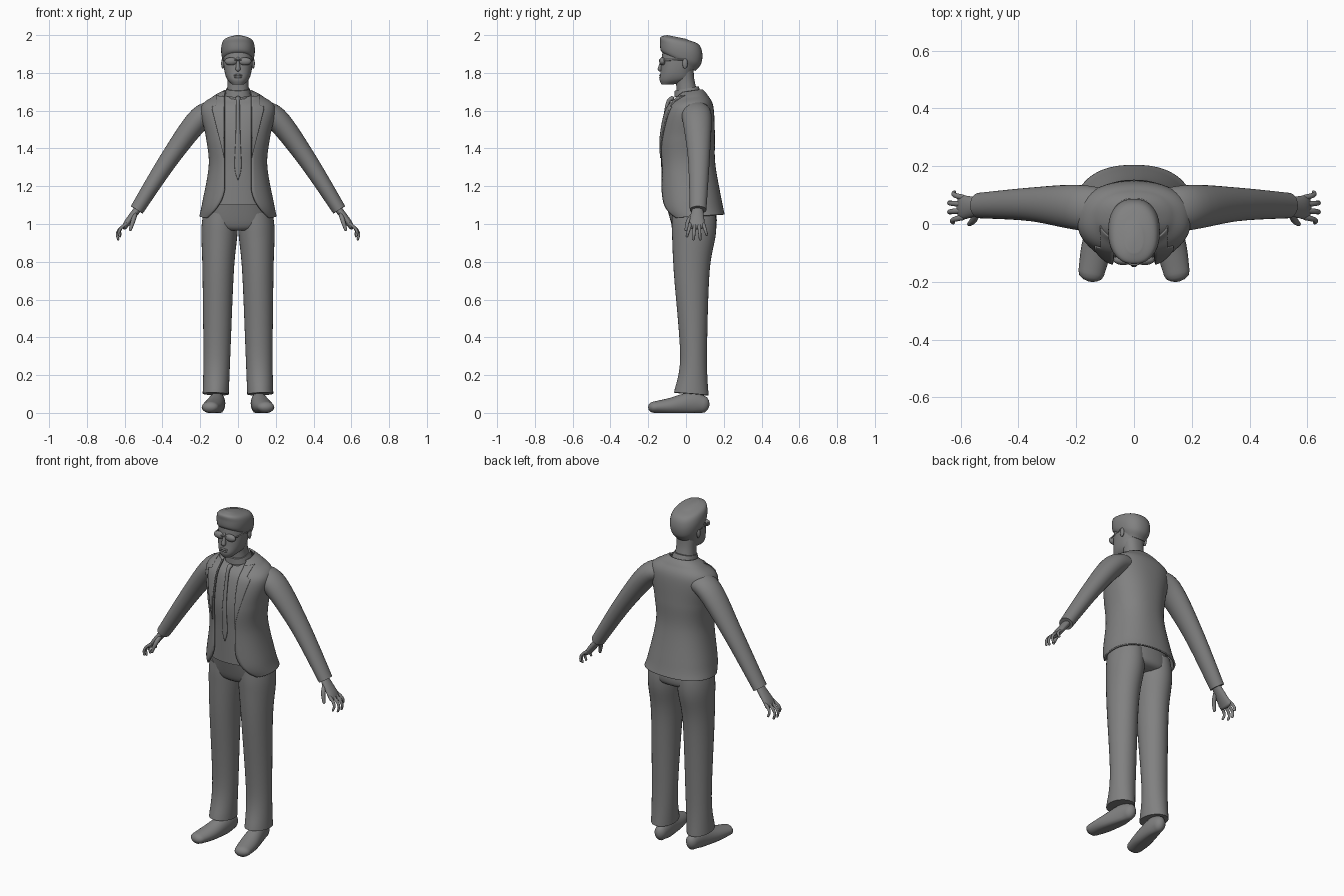
import bpy, bmesh, math
from mathutils import Vector

if "Cube" in bpy.data.objects:
    bpy.data.objects.remove(bpy.data.objects["Cube"], do_unlink=True)

grey = bpy.data.materials.new("plain grey")
grey.use_nodes = True
grey.diffuse_color = (.22, .22, .22, 1)
grey.node_tree.nodes["Principled BSDF"].inputs["Base Color"].default_value = grey.diffuse_color


def smooth_rows(rows, steps=6):
    """Interpolate rows of numbers with a Catmull-Rom curve."""
    result = []
    for i in range(len(rows) - 1):
        before, start = rows[max(i - 1, 0)], rows[i]
        end, after = rows[i + 1], rows[min(i + 2, len(rows) - 1)]
        for step in range(steps):
            t = step / steps
            row = []
            for p, q, r, s in zip(before, start, end, after):
                curve = 2*p - 5*q + 4*r - s + t * (3*q - p - 3*r + s)
                row.append(q + t / 2 * (r - p + t * curve))
            result.append(row)
    return result + [list(rows[-1])]


def make_mesh(name, grid, closed=True, thickness=0):
    """Skin a grid of points; closed rings also get end caps."""
    bm = bmesh.new()
    rows = [[bm.verts.new(point) for point in row] for row in grid]
    count = len(rows[0])
    for lower, upper in zip(rows, rows[1:]):
        for j in range(count if closed else count - 1):
            k = (j + 1) % count
            bm.faces.new((lower[j], lower[k], upper[k], upper[j]))
    if closed:
        bm.faces.new(rows[0])
        bm.faces.new(rows[-1])
    bmesh.ops.recalc_face_normals(bm, faces=bm.faces)
    mesh = bpy.data.meshes.new(name)
    bm.to_mesh(mesh)
    bm.free()
    mesh.materials.append(grey)
    for face in mesh.polygons:
        face.use_smooth = True
    mesh.set_sharp_from_angle(angle=math.radians(50))
    obj = bpy.data.objects.new(name, mesh)
    bpy.context.collection.objects.link(obj)
    if thickness:
        modifier = obj.modifiers.new("thickness", 'SOLIDIFY')
        modifier.thickness = thickness
        modifier.offset = 0


BOX = 2.3  # squareness of the upright cross-sections


def power(value, exponent):
    return math.copysign(abs(value) ** exponent, value)


def ring_point(row, angle, tilt=0.0):
    """Point on an upright ring (height, half width, front, back); angle 0 is the front."""
    z, width, front, back = row
    ahead = power(math.cos(angle), 2 / BOX)
    y = (back - front) / 2 - (back + front) / 2 * ahead
    return Vector((width * power(math.sin(angle), 2 / BOX), y, z + tilt * (1 - ahead) / 2))


def arc(row, start, end, tilt, sides):
    return [ring_point(row, start + (end - start) * j / sides, tilt) for j in range(sides + 1)]


def shell(name, rows, low_tilt=0.0, high_tilt=0.0):
    rows = smooth_rows(rows)
    grid = []
    for i, row in enumerate(rows):
        tilt = low_tilt + (high_tilt - low_tilt) * i / (len(rows) - 1)
        grid.append(arc(row, 0, math.tau, tilt, 40)[:-1])
    make_mesh(name, grid)


def tube(name, rows, up=(0, 1, 0), side=1, sides=20, rounded=True, floor=False):
    """Tube through rows (x, y, z, side radius, up radius), with optional rounded ends."""
    rows = smooth_rows(rows)
    if rounded:
        for inner in (1, -2):
            edge = rows[0] if inner == 1 else rows[-1]
            tip, radii = Vector(edge[:3]), edge[3:]
            outward = (tip - Vector(rows[inner][:3])).normalized()
            for turn in (.5, 1, 1.4):
                point = tip + outward * min(radii) * math.sin(turn)
                ring = [*point, *(r * math.cos(turn) for r in radii)]
                rows.insert(0 if inner == 1 else len(rows), ring)
    points = [Vector(row[:3]) for row in rows]
    grid = []
    for i, row in enumerate(rows):
        tangent = points[min(i + 1, len(points) - 1)] - points[max(i - 1, 0)]
        tangent.normalize()
        across = tangent.cross(Vector(up)).normalized()
        rise = across.cross(tangent)
        ring = []
        for j in range(sides):
            angle = math.tau * j / sides
            point = points[i] + across * row[3] * math.cos(angle) + rise * row[4] * math.sin(angle)
            point.x *= side
            if floor:
                point.z = max(point.z, 0)
            ring.append(point)
        grid.append(ring)
    make_mesh(name, grid)


def ball(name, centre, radii):
    grid = []
    for i in range(1, 12):
        polar = math.pi * i / 12
        ring = []
        for j in range(20):
            angle = math.tau * j / 20
            unit = (math.sin(polar) * math.cos(angle), math.sin(polar) * math.sin(angle),
                    math.cos(polar))
            ring.append([c + r * u for c, r, u in zip(centre, radii, unit)])
        grid.append(ring)
    make_mesh(name, grid)


def grow(row, amount):
    return [row[0]] + [value + amount for value in row[1:]]


# Jacket, open at the front with a cutaway hem
jacket = [(1.03, .2, .1, .2), (1.1, .185, .13, .185), (1.3, .15, .135, .15),
          (1.45, .165, .138, .148), (1.6, .192, .105, .14), (1.66, .13, .06, .11),
          (1.69, .075, .045, .085)]


def opening(row, extra=0.0):
    """Angle at which the front edge of the jacket lies on a ring."""
    cutaway = max(0, 1.2 - row[0]) / .17
    gap = min(.07 + .09 * cutaway ** 2, .85 * row[1]) + extra
    return math.asin(min(gap / row[1], 1) ** (BOX / 2))


dense_jacket = smooth_rows(jacket, 10)
coat = []
for row in dense_jacket:
    coat.append(arc(row, opening(row), math.tau - opening(row), .02, 48))
make_mesh("jacket", coat, False, .01)

# Shirt inside the jacket, hips, neck and collar
shell("shirt", [grow(row, -.015) for row in jacket[1:]])
shell("trouser_hips", [(.965, .1, .05, .12), (1, .172, .077, .162), (1.15, .155, .115, .15)])
shell("neck", [(1.66, .06, .05, .065), (1.74, .055, .052, .045), (1.8, .06, .06, .04)], .02, .02)
shell("shirt_collar", [(1.67, .07, .062, .078), (1.705, .061, .06, .066)], .03, .025)

# Tie with a pointed end
tube("tie", [(0, -.075, 1.665, .014, .012), (0, -.1, 1.63, .01, .009),
             (0, -.128, 1.45, .013, .006), (0, -.125, 1.3, .018, .006),
             (0, -.124, 1.235, .002, .004)])

# Head and hair
shell("head", [(1.738, .03, .13, -.07), (1.765, .057, .14, .02), (1.81, .072, .134, .04),
               (1.88, .078, .128, .07), (1.95, .07, .12, .06)])
shell("hair", [(1.9, .07, .115, .05), (1.92, .085, .134, .08), (1.96, .089, .137, .086),
               (1.99, .075, .135, .065), (2, .03, .1, 0)], -.09, -.02)
tube("nose", [(0, -.125, 1.88, .006, .006), (0, -.137, 1.82, .013, .013)])
for height in (1.777, 1.788):
    ball("lip", (0, -.134, height), (.024, .008, .006))

# Glasses bridge
ball("glasses_bridge", (0, -.138, 1.868), (.02, .006, .004))

for side, tag in ((1, "left_"), (-1, "right_")):
    # Lapel laid over the jacket edge, notched below the collar
    lapel = []
    for row in dense_jacket:
        z = row[0]
        if 1.345 < z < 1.675:
            width = .045 if z > 1.625 else min(.066, (z - 1.34) / 4)
            raised = grow(row, .008)
            strip = arc(raised, opening(row), opening(raised, width), .02, 8)
            lapel.append([(p.x * side, p.y, p.z) for p in strip])
    make_mesh(tag + "lapel", lapel, False, .008)

    # Sleeve
    tube(tag + "sleeve", [(.1, .045, 1.6, .05, .075), (.2, .058, 1.56, .062, .078),
                          (.36, .068, 1.35, .05, .058), (.536, .064, 1.075, .037, .044)],
         side=side, sides=28, rounded=False)

    # Hand with fanned, slightly curled fingers
    tube(tag + "palm", [(.522, .062, 1.09, .02, .027), (.58, .058, 1.015, .018, .04),
                        (.6, .058, .985, .014, .043)], side=side)
    for i, reach in enumerate((.8, 1, 1, .7)):
        y, fan = .023 * (i + 1), .008 * (i - 1.5)
        finger = []
        for step, bulge in enumerate((0, .034, .048, .042)):
            finger.append((.592 + bulge * reach, y + fan * step / 2, 1 - .027 * step * reach,
                           .009 - step / 1000, .01 - step / 1000))
        tube(tag + "finger", finger, side=side, sides=12)
    tube(tag + "thumb", [(.545, .04, 1.05, .012, .014), (.556, .013, 1.015, .012, .012),
                         (.57, 0, .97, .008, .008)], side=side, sides=12)

    # Trouser leg and shoe
    tube(tag + "trouser_leg", [(.092, .04, 1.06, .09, .115), (.098, .042, .96, .096, .117),
                               (.105, .03, .75, .083, .095), (.112, .04, .3, .071, .071),
                               (.118, .028, .1, .069, .092)],
         side=side, sides=32, rounded=False)
    tube(tag + "shoe", [(.104, .09, .045, .034, .046), (.11, .03, .05, .043, .06),
                        (.13, -.08, .036, .052, .044), (.148, -.17, .03, .045, .03)],
         up=(0, 0, 1), side=side, floor=True)

    # Ear, lens and glasses arm
    ball(tag + "ear", (.08 * side, -.005, 1.85), (.009, .014, .028))
    ball(tag + "lens", (.037 * side, -.125, 1.861), (.034, .017, .021))
    tube(tag + "glasses_arm", [(.066, -.114, 1.868, .003, .005), (.083, -.005, 1.87, .003, .003)],
         up=(0, 0, 1), side=side, sides=8)
